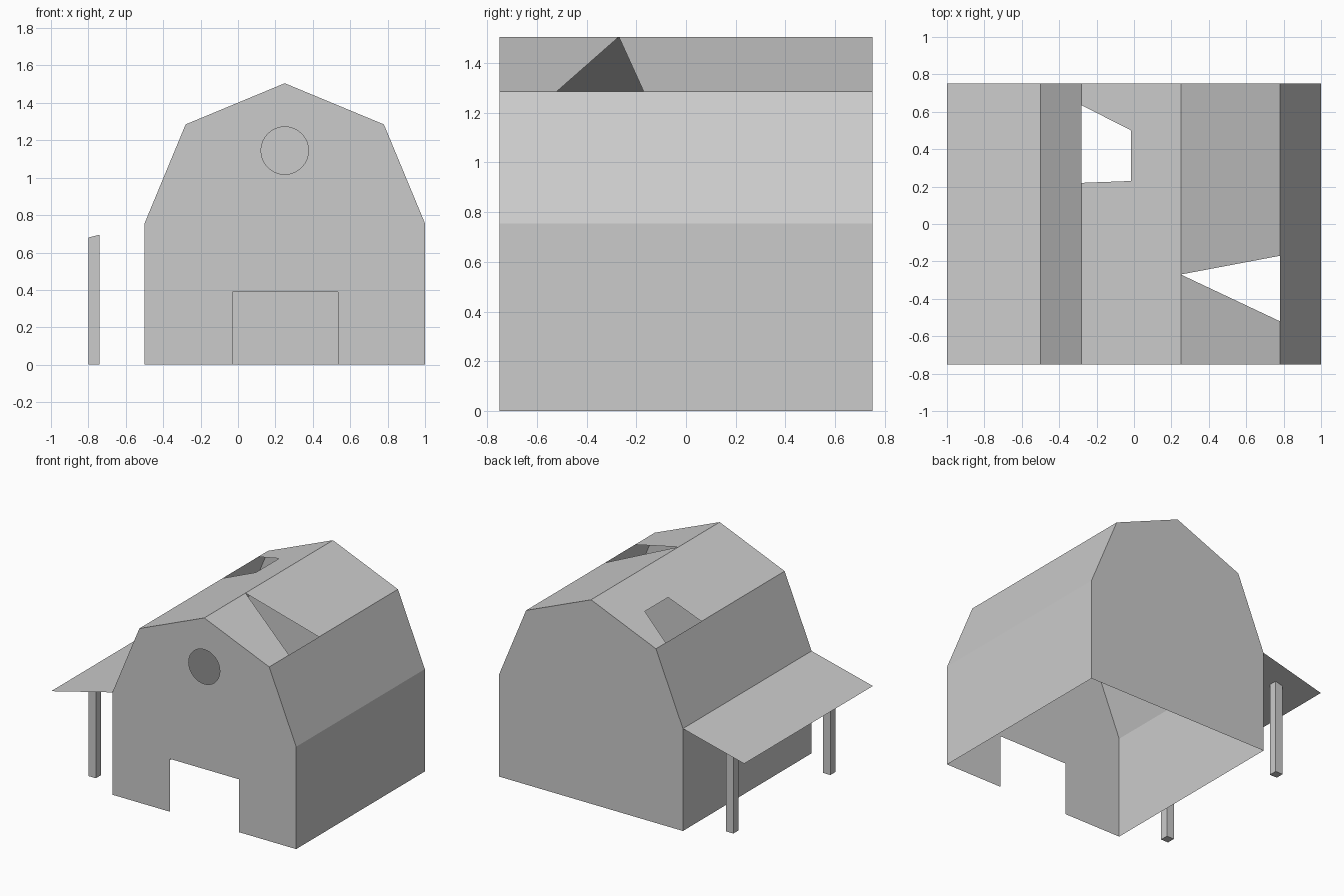
import bpy, bmesh, math

if "Cube" in bpy.data.objects:
    bpy.data.objects.remove(bpy.data.objects["Cube"])

CX, HALF = 0.25, 0.75          # barn centre line and half depth
EAVE, KNEE, RIDGE = 0.755, 1.285, 1.505
KNEE_W = 0.53


def finish(name, bm):
    mesh = bpy.data.meshes.new(name)
    bm.to_mesh(mesh)
    bm.free()
    obj = bpy.data.objects.new(name, mesh)
    bpy.context.collection.objects.link(obj)
    return obj


def sheet(name, polygons):
    """Thin sheet made of one or more flat polygons."""
    bm = bmesh.new()
    for pts in polygons:
        bm.faces.new([bm.verts.new(p) for p in pts])
    bmesh.ops.remove_doubles(bm, verts=bm.verts[:], dist=1e-5)
    return finish(name, bm)


def gable(name, y, outline, hole, normal):
    """Upright wall in the xz plane, optionally with an inner hole."""
    bm = bmesh.new()
    for loop in (outline, hole):
        vs = [bm.verts.new((x, y, z)) for x, z in loop]
        for i in range(len(vs)):
            bm.edges.new((vs[i - 1], vs[i]))
    bmesh.ops.triangle_fill(bm, use_beauty=True, edges=bm.edges[:], normal=normal)
    for f in bm.faces:
        f.normal_update()
        if f.normal.y * normal[1] < 0:
            f.normal_flip()
    return finish(name, bm)


def strip(x0, z0, x1, z1):
    """Full-depth panel between two points of the barn section."""
    return [(x0, -HALF, z0), (x0, HALF, z0), (x1, HALF, z1), (x1, -HALF, z1)]


def upper_z(x):
    return RIDGE - abs(x - CX) * (RIDGE - KNEE) / KNEE_W


# Gable walls: front with doorway and round window, plain back
left, right = CX - HALF, CX + HALF
kl, kr = CX - KNEE_W, CX + KNEE_W
roofline = [(right, 0), (right, EAVE), (kr, KNEE), (CX, RIDGE),
            (kl, KNEE), (left, EAVE), (left, 0)]
door = [(-0.03, 0), (-0.03, 0.39), (0.535, 0.39), (0.535, 0)]
window = [(CX + 0.127 * math.cos(a), 1.145 + 0.127 * math.sin(a))
          for a in (2 * math.pi * i / 32 for i in range(32))]
gable("front_wall", -HALF, roofline + door, window, (0, -1, 0))
gable("back_wall", HALF, roofline, [], (0, 1, 0))

# Side walls and steep lower roof
sheet("left_wall", [strip(left, EAVE, left, 0)[::-1]])
sheet("right_wall", [strip(right, 0, right, EAVE)[::-1]])
sheet("left_lower_roof", [strip(kl, KNEE, left, EAVE)[::-1]])
sheet("right_lower_roof", [strip(right, EAVE, kr, KNEE)[::-1]])

# Upper roof, each slope with a broken-out opening
left_outline = [(kl, -HALF), (CX, -HALF), (CX, HALF), (kl, HALF),
                (kl, 0.635), (-0.015, 0.5), (-0.015, 0.23), (kl, 0.22)]
sheet("left_upper_roof", [[(x, y, upper_z(x)) for x, y in left_outline]])
right_parts = [[(CX, -HALF), (kr, -HALF), (kr, -0.52), (CX, -0.27)],
               [(CX, -0.27), (kr, -0.17), (kr, HALF), (CX, HALF)]]
sheet("right_upper_roof", [[(x, y, upper_z(x)) for x, y in p] for p in right_parts])

# Lean-to roof on the left and its two posts with sloping tops
def lean_z(x):
    return EAVE + (x - left) * 0.25


sheet("lean_to_roof", [strip(left, EAVE, -1, lean_z(-1))[::-1]])
for name, y in (("front_post", -0.57), ("back_post", 0.56)):
    bm = bmesh.new()
    bmesh.ops.create_cube(bm, size=1)
    for v in bm.verts:
        x = -0.77 + v.co.x * 0.06
        v.co = (x, y + v.co.y * 0.06, lean_z(x) if v.co.z > 0 else 0)
    finish(name, bm)

# Turn every sheet's faces outward (upward for the roofs)
for obj in bpy.context.collection.objects:
    if obj.name.endswith("roof"):
        for p in obj.data.polygons:
            if p.normal.z < 0:
                p.flip()
    elif obj.name in ("left_wall", "right_wall"):
        for p in obj.data.polygons:
            if p.normal.x * (p.center.x - CX) < 0:
                p.flip()
